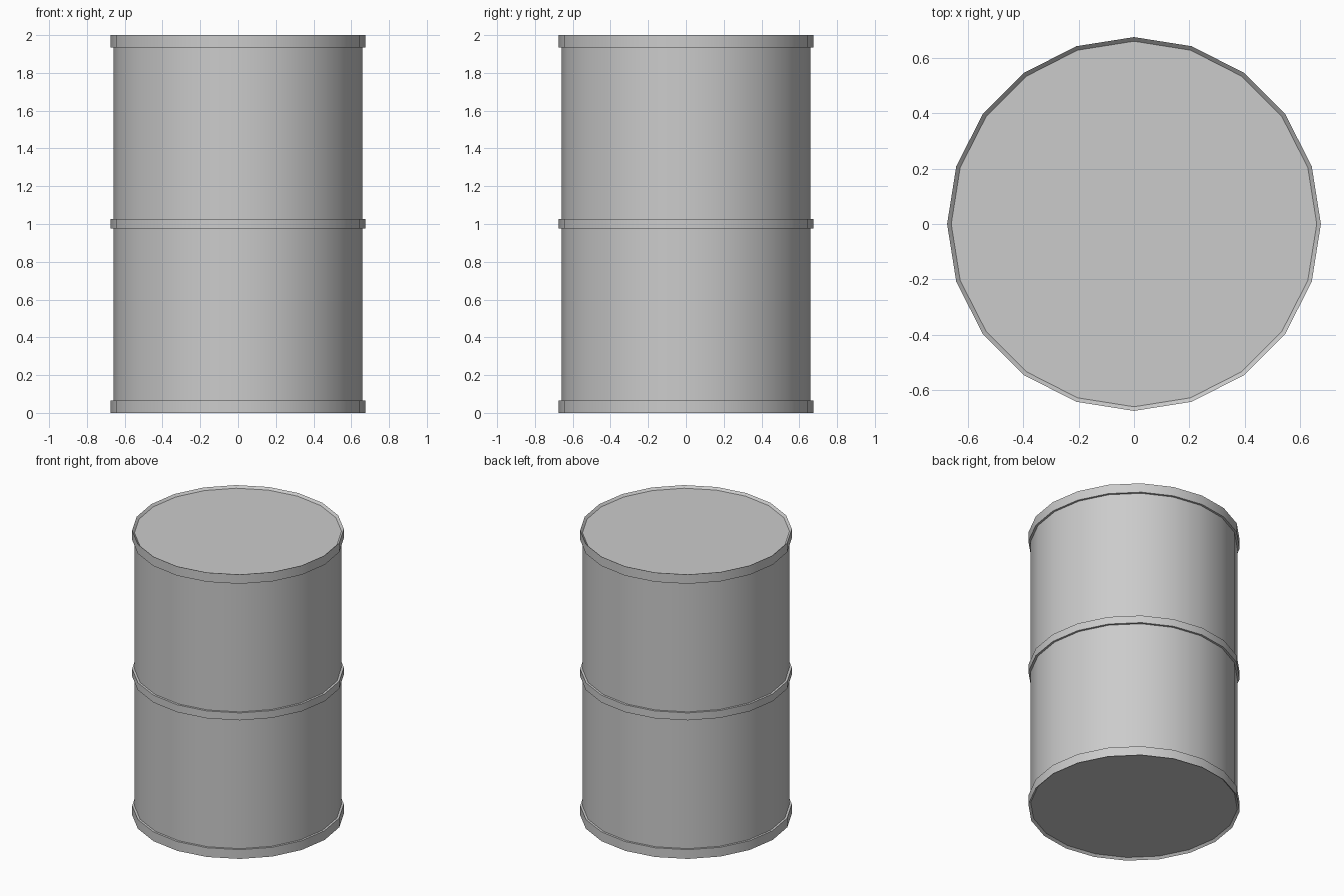
import bpy, bmesh, math

if "Cube" in bpy.data.objects:
    bpy.data.objects.remove(bpy.data.objects["Cube"])

SIDES = 20
R_BODY, R_RIM = 0.66, 0.675


def lathe(name, profile):
    """Spin an (r, z) profile, listed bottom to top, and cap both ends."""
    bm = bmesh.new()
    rings = []
    for r, z in profile:
        rings.append([bm.verts.new((r * math.cos(a), r * math.sin(a), z))
                      for a in (2 * math.pi * i / SIDES for i in range(SIDES))])
    for low, high in zip(rings, rings[1:]):
        for i in range(SIDES):
            j = (i + 1) % SIDES
            bm.faces.new((low[i], low[j], high[j], high[i]))
    bm.faces.new(rings[0][::-1])
    bm.faces.new(rings[-1])
    bmesh.ops.recalc_face_normals(bm, faces=bm.faces)
    mesh = bpy.data.meshes.new(name)
    bm.to_mesh(mesh)
    bm.free()
    obj = bpy.data.objects.new(name, mesh)
    bpy.context.collection.objects.link(obj)
    bpy.ops.object.select_all(action='DESELECT')
    obj.select_set(True)
    bpy.context.view_layer.objects.active = obj
    bpy.ops.object.shade_smooth_by_angle(angle=math.radians(30))
    return obj


# Drum: recessed base, bottom rim, middle hoop, top rim, recessed lid
profile = [(R_BODY, 0.015)]
for z0, z1 in ((0.0, 0.065), (0.975, 1.027), (1.935, 2.0)):
    if z0 > 0:
        profile.append((R_BODY, z0))
    profile += [(R_RIM, z0), (R_RIM, z1)]
    if z1 < 2:
        profile.append((R_BODY, z1))
profile.append((R_BODY, 1.985))
lathe("drum", profile)
